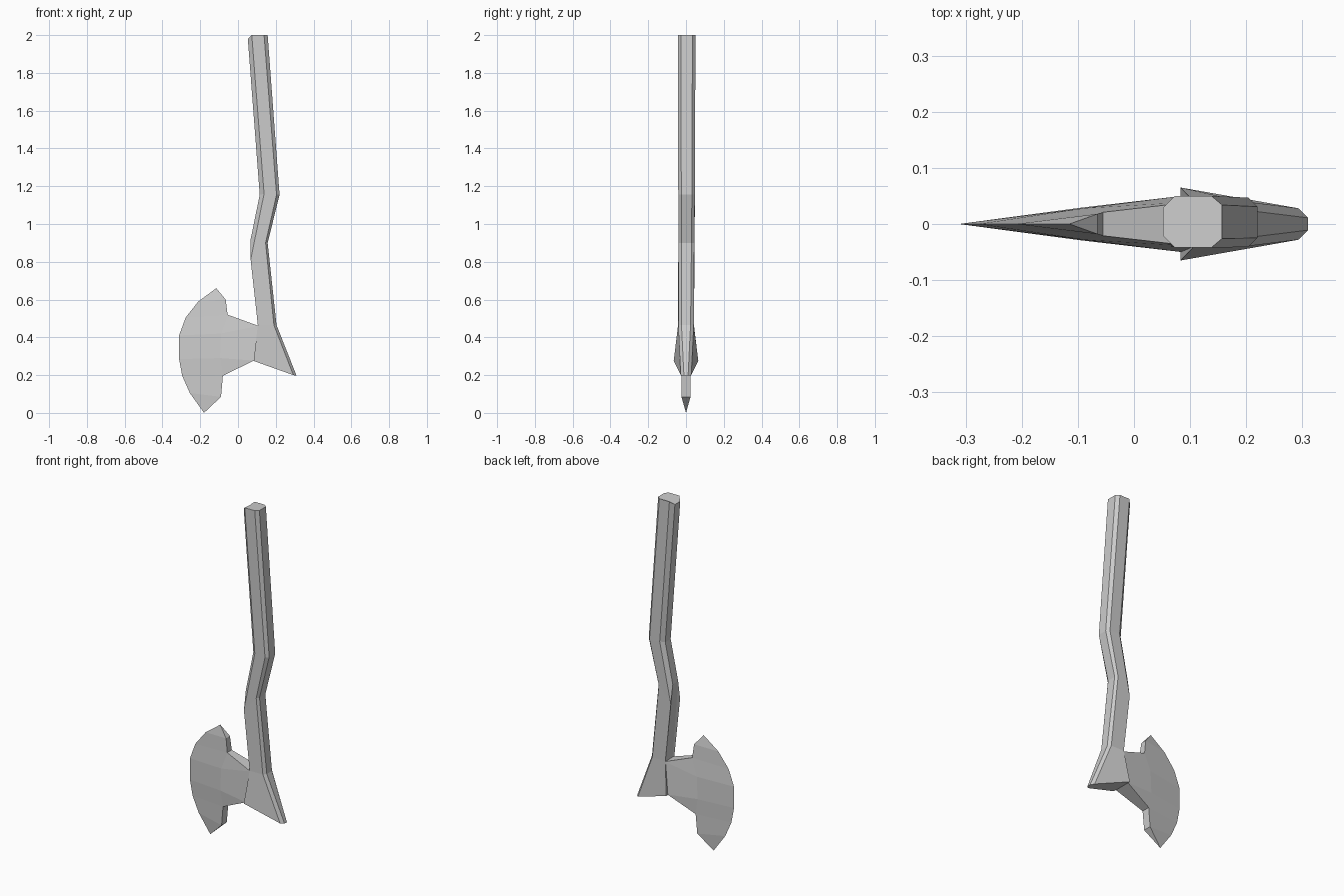
import bpy, bmesh

if "Cube" in bpy.data.objects:
    bpy.data.objects.remove(bpy.data.objects["Cube"])


def make_object(name, bm):
    bmesh.ops.remove_doubles(bm, verts=bm.verts, dist=0.0005)
    bmesh.ops.recalc_face_normals(bm, faces=bm.faces)
    mesh = bpy.data.meshes.new(name)
    bm.to_mesh(mesh)
    bm.free()
    obj = bpy.data.objects.new(name, mesh)
    bpy.context.collection.objects.link(obj)
    return obj


# Crooked handle flaring into the back spike: chamfered rings, each given as
# y offset, then (x, half width, z) for left, front-left, front-right, right
rings = [
    (.004, (.052, .025, 1.98), (.073, .046, 2.0), (.138, .046, 2.0), (.157, .030, 2.0)),
    (.003, (.115, .025, 1.155), (.138, .044, 1.16), (.204, .044, 1.155), (.22, .028, 1.155)),
    (.002, (.067, .025, .92), (.067, .043, .81), (.146, .042, .90), (.157, .027, .90)),
    (0, (.108, .030, .465), (.105, .042, .465), (.19, .041, .465), (.204, .024, .465)),
    (0, (.083, .045, .275), (.083, .065, .275), (.293, .028, .20), (.31, .011, .197)),
]
bm = bmesh.new()
loops = []
for y0, *pts in rings:
    front = [bm.verts.new((x, y0 - h, z)) for x, h, z in pts]
    back = [bm.verts.new((x, y0 + h, z)) for x, h, z in reversed(pts)]
    loops.append(front + back)
for a, b in zip(loops, loops[1:]):
    for i in range(8):
        j = (i + 1) % 8
        bm.faces.new((a[i], a[j], b[j], b[i]))
bm.faces.new(loops[0])
bm.faces.new(loops[-1])
make_object("handle", bm)

# Axe blade: sharp curved edge (y = 0) and a thick inner body (x, z, half thickness)
edge = [(-.115, .66), (-.21, .59), (-.277, .505), (-.312, .41),
        (-.312, .285), (-.295, .195), (-.255, .105), (-.18, .0)]
P = [(x, z, 0) for x, z in edge] + [
    (-.065, .60, .018), (-.055, .52, .021), (-.09, .42, .028),
    (-.095, .29, .029), (-.08, .197, .025), (-.09, .085, .024),
    (.11, .46, .040), (.085, .277, .050)]
faces = [(0, 1, 8), (1, 2, 9, 8), (2, 3, 10, 9), (3, 4, 11, 10),
         (4, 5, 12, 11), (5, 6, 13, 12), (6, 7, 13),
         (9, 10, 14), (10, 11, 15, 14), (11, 12, 15)]
rim = [(8, 9), (9, 14), (14, 15), (15, 12), (12, 13)]
bm = bmesh.new()
front = [bm.verts.new((x, -h, z)) for x, z, h in P]
back = [front[i] if P[i][2] == 0 else bm.verts.new((P[i][0], P[i][2], P[i][1]))
        for i in range(len(P))]
for side in (front, back):
    for f in faces:
        bm.faces.new([side[i] for i in f])
for a, b in rim:
    bm.faces.new((front[a], front[b], back[b], back[a]))
for tip, inner in ((0, 8), (7, 13)):
    bm.faces.new((front[tip], front[inner], back[inner]))
make_object("axe_blade", bm)
